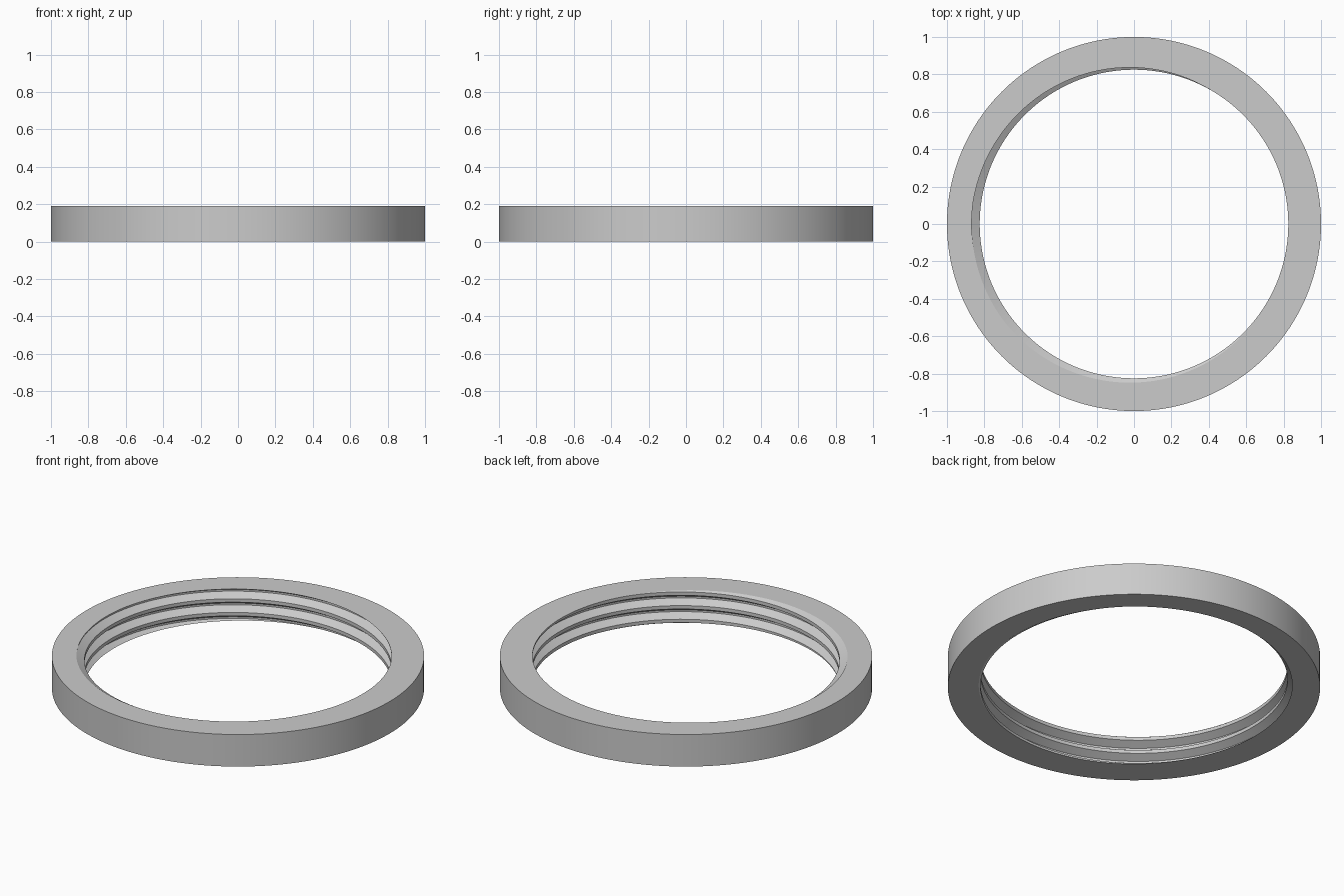
import bpy, bmesh, math

if "Cube" in bpy.data.objects:
    bpy.data.objects.remove(bpy.data.objects["Cube"])

H = 0.19                    # ring height
R_OUT = 1.0                 # outer radius
R_ROOT, R_CREST = 0.868, 0.825
PITCH = 0.081
ROOT_ANGLE = math.radians(195)   # where the thread root meets the top face
N = 192                     # steps around

# one thread turn: (fraction of pitch from the root centre, radius)
PROFILE = [(-0.375, R_CREST), (-0.0625, R_ROOT), (0.0625, R_ROOT), (0.375, R_CREST)]


def thread_radius(z, angle):
    """Radius of the right-handed thread at a height and angle."""
    t = (z - H) / PITCH - (angle - ROOT_ANGLE) / (2 * math.pi)
    d = abs(t - round(t))
    k = min(max((d - 0.0625) / 0.3125, 0), 1)
    return R_ROOT + (R_CREST - R_ROOT) * k


def section(angle):
    """Closed cross-section of the ring, clipped to its height."""
    base = H + PITCH * (angle - ROOT_ANGLE) / (2 * math.pi)
    points = [(R_OUT, 0), (thread_radius(0, angle), 0)]
    for turn in range(-5, 4):
        for f, r in PROFILE:
            z = base + (turn + f) * PITCH
            if z <= 0 or z >= H:
                z = min(max(z, 0), H)
                r = thread_radius(z, angle)
            points.append((r, z))
    return points + [(thread_radius(H, angle), H), (R_OUT, H)]


# threaded ring
bm = bmesh.new()
columns = []
for i in range(N + 1):
    a = 2 * math.pi * i / N
    c, s = math.cos(a), math.sin(a)
    columns.append([bm.verts.new((r * c, r * s, z)) for r, z in section(a)])
for left, right in zip(columns, columns[1:]):
    n = len(left)
    for j in range(n):
        k = (j + 1) % n
        bm.faces.new((left[j], right[j], right[k], left[k]))
bmesh.ops.remove_doubles(bm, verts=bm.verts[:], dist=1e-5)
bmesh.ops.recalc_face_normals(bm, faces=bm.faces[:])

mesh = bpy.data.meshes.new("threaded_ring")
bm.to_mesh(mesh)
bm.free()
ring = bpy.data.objects.new("threaded_ring", mesh)
bpy.context.collection.objects.link(ring)

grey = bpy.data.materials.new("light_grey")
grey.diffuse_color = (0.6, 0.6, 0.6, 1)
grey.use_nodes = True
grey.node_tree.nodes["Principled BSDF"].inputs["Base Color"].default_value = grey.diffuse_color
mesh.materials.append(grey)

bpy.context.view_layer.objects.active = ring
ring.select_set(True)
bpy.ops.object.shade_smooth_by_angle(angle=math.radians(20))
